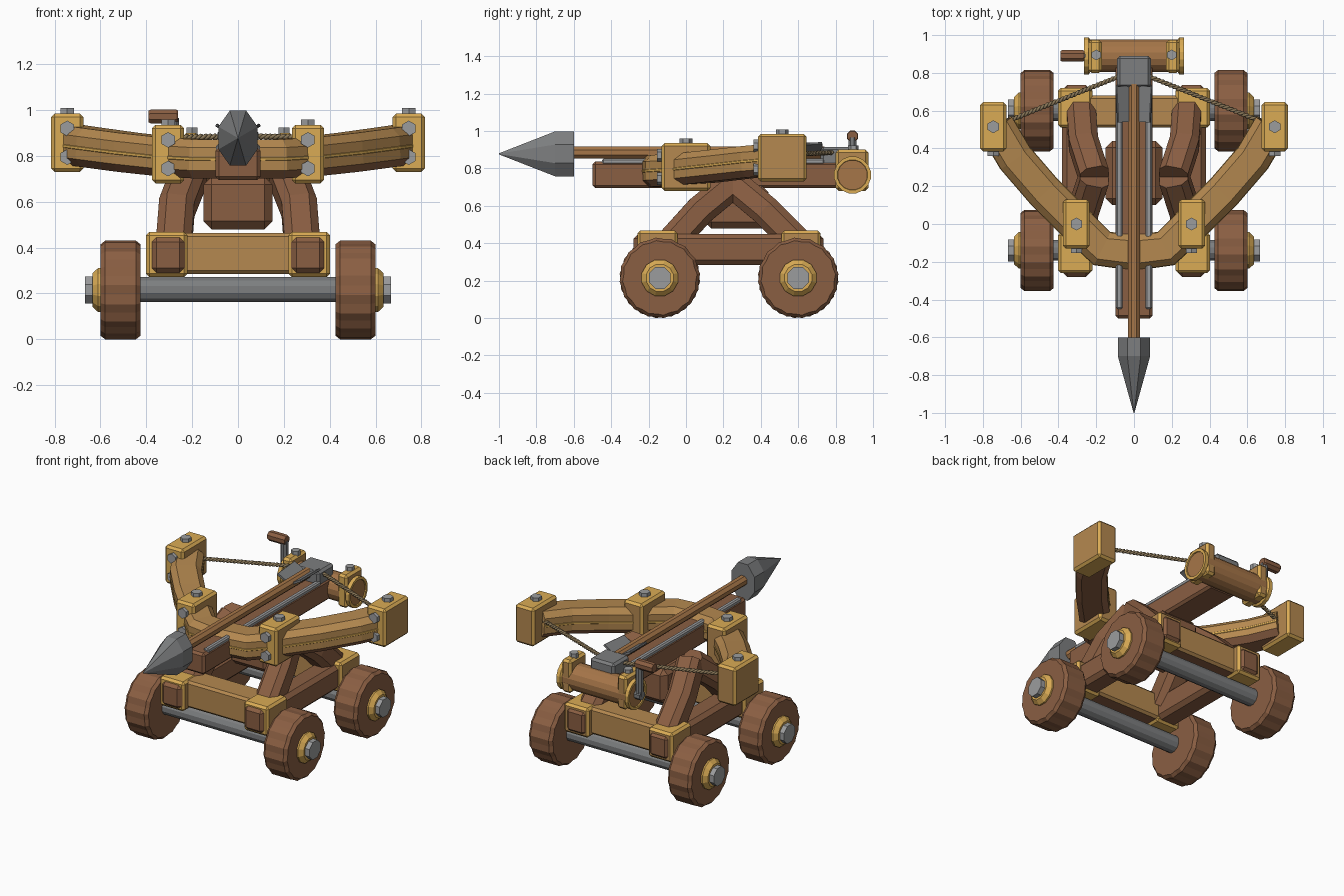
import bpy, bmesh, math
from mathutils import Vector

cube = bpy.data.objects.get("Cube")
if cube:
    bpy.data.objects.remove(cube)


def material(name, rgb):
    m = bpy.data.materials.new(name)
    m.use_nodes = True
    m.diffuse_color = (*rgb, 1)
    m.node_tree.nodes["Principled BSDF"].inputs["Base Color"].default_value = (*rgb, 1)
    return m


BROWN = material("brown wood", (0.255, 0.113, 0.055))
MID = material("orange wood", (0.38, 0.18, 0.065))
LIGHT = material("light wood", (0.46, 0.25, 0.08))
YELLOW = material("yellow bracket", (0.70, 0.41, 0.09))
STEEL = material("grey steel", (0.205, 0.21, 0.215))
BOLT = material("light steel", (0.33, 0.335, 0.34))
ROPE = material("rope", (0.26, 0.19, 0.10))


# Rules for faces that take a second colour
def sides_and_back(n):
    return abs(n.x) > 0.9 or n.y > 0.9


def underside(n):
    return n.z < -0.5


def finish(bm, name, mat, second=None, rule=None):
    bmesh.ops.recalc_face_normals(bm, faces=bm.faces)
    me = bpy.data.meshes.new(name)
    bm.to_mesh(me)
    bm.free()
    me.materials.append(mat)
    if second:
        me.materials.append(second)
        for f in me.polygons:
            f.material_index = int(rule(f.normal))
    ob = bpy.data.objects.new(name, me)
    bpy.context.collection.objects.link(ob)
    return ob


def box(name, mat, x, y, z, bevel=0.015, second=None, rule=None):
    """Bevelled box from (min, max) ranges."""
    bm = bmesh.new()
    bmesh.ops.create_cube(bm, size=1)
    for v in bm.verts:
        for i, (lo, hi) in enumerate((x, y, z)):
            v.co[i] = lo if v.co[i] < 0 else hi
    mod = finish(bm, name, mat, second, rule).modifiers.new("Bevel", "BEVEL")
    mod.width, mod.segments, mod.material = bevel, 1, 0


def lathe(name, mat, profile, centre, axis, sides=12, scale=(1, 1, 1), scallop=0):
    """Turn (distance, radius) points about an axis through centre."""
    bm = bmesh.new()
    rot = Vector((0, 0, 1)).rotation_difference(Vector(axis)).to_matrix()
    rings = []
    for d, r in profile:
        ring = []
        for i in range(sides):
            a = math.tau * (i + 0.5) / sides
            k = r - scallop * (i % 2)
            p = rot @ Vector((k * math.cos(a), k * math.sin(a), d))
            p = Vector(a * b for a, b in zip(p, scale))
            ring.append(bm.verts.new(p + Vector(centre)))
        rings.append(ring)
    skin(bm, rings)
    finish(bm, name, mat)


def skin(bm, rings):
    n = len(rings[0])
    for a, b in zip(rings, rings[1:]):
        for i in range(n):
            bm.faces.new((a[i], a[(i + 1) % n], b[(i + 1) % n], b[i]))
    bm.faces.new(rings[0])
    bm.faces.new(rings[-1])


def sweep(name, mat, path, width, height, chamfer=0.025, up=(0, 0, 1), second=None, rule=None):
    """Chamfered rectangular beam along a path."""
    bm = bmesh.new()
    pts = [Vector(p) for p in path]
    w, h, c = width / 2, height / 2, chamfer
    section = [(w, h - c), (w - c, h), (c - w, h), (-w, h - c),
               (-w, c - h), (c - w, -h), (w - c, -h), (w, c - h)]
    rings = []
    for i, p in enumerate(pts):
        t = (pts[min(i + 1, len(pts) - 1)] - pts[max(i - 1, 0)]).normalized()
        side = t.cross(Vector(up)).normalized()
        top = side.cross(t)
        rings.append([bm.verts.new(p + side * a + top * b) for a, b in section])
    skin(bm, rings)
    finish(bm, name, mat, second, rule)


def bolt(name, centre, axis, r=0.034):
    lathe(name, BOLT, [(-0.01, r), (0.024, r)], centre, axis, 6)


# Axles and front and rear cross beams
for end, y, beam_y in (("front", -0.14, -0.13), ("rear", 0.6, 0.595)):
    lathe(end + "_axle", STEEL, [(-0.64, 0.056), (0.64, 0.056)], (0, y, 0.217), (1, 0, 0))
    box(end + "_beam", LIGHT, (-0.3, 0.3), (beam_y - 0.085, beam_y + 0.085), (0.285, 0.463),
        second=BROWN, rule=underside)

for s, side in ((1, "left"), (-1, "right")):
    def xr(a, b):
        return tuple(sorted((s * a, s * b)))

    out = (s, 0, 0)
    # Wheels with hubs and axle nuts
    for end, y in (("front", -0.14), ("rear", 0.6)):
        label = f"{side}_{end}_"
        c = (0, y, 0.215)
        lathe(label + "wheel", BROWN, [(0.425, 0.2), (0.445, 0.216), (0.58, 0.216), (0.6, 0.2)],
              c, out, 32, scallop=0.007)
        lathe(label + "hub", YELLOW, [(0.59, 0.1), (0.61, 0.1), (0.635, 0.075)], c, out, 12)
        lathe(label + "axle_nut", BOLT, [(0.62, 0.063), (0.667, 0.063)], c, out, 8)

    # Chassis rail and corner brackets
    box(side + "_rail", BROWN, xr(0.23, 0.38), (-0.28, 0.735), (0.285, 0.45), 0.025)
    for end, lo, hi in (("front", -0.26, -0.045), ("rear", 0.51, 0.72)):
        box(f"{side}_{end}_corner_bracket", YELLOW, xr(0.22, 0.402), (lo, hi), (0.272, 0.468),
            second=LIGHT, rule=sides_and_back)

    # Leaning legs
    for end, y0, y1 in (("front", -0.075, 0.075), ("rear", 0.59, 0.425)):
        sweep(f"{side}_{end}_leg", BROWN,
              [(s * 0.28, y0, 0.41), (s * 0.267, y1, 0.575), (s * 0.21, 0.25, 0.72)],
              0.16, 0.155, 0.035, up=out)

    # Bow brackets with bolts
    for label, x, y, z in (("inner", 0.305, 0.0, 0.68), ("outer", 0.745, 0.515, 0.73)):
        box(f"{side}_{label}_bow_bracket", YELLOW, xr(x - 0.07, x + 0.07),
            (y - 0.13, y + 0.13), (z, z + 0.255), second=LIGHT, rule=sides_and_back)
        bolt(side + "_top_bolt", (s * x, y, z + 0.255), (0, 0, 1))
        for dz in (0.065, 0.19):
            bolt(side + "_face_bolt", (s * x, y - 0.13, z + dz), (0, -1, 0))

    # Bowstring of two twisted strands
    a, b = Vector((s * 0.68, 0.54, 0.875)), Vector((s * 0.07, 0.785, 0.885))
    d = (b - a).normalized()
    u = d.cross(Vector((0, 0, 1))).normalized()
    v = u.cross(d)
    for k in range(2):
        cu = bpy.data.curves.new(side + "_bowstring", "CURVE")
        cu.dimensions, cu.bevel_depth, cu.bevel_resolution = "3D", 0.008, 1
        sp = cu.splines.new("POLY")
        n = 120
        sp.points.add(n)
        for i, p in enumerate(sp.points):
            t = math.pi * k + i * math.tau / 8
            q = a.lerp(b, i / n) + 0.006 * (u * math.cos(t) + v * math.sin(t))
            p.co = (*q, 1)
        cu.materials.append(ROPE)
        bpy.context.collection.objects.link(bpy.data.objects.new(side + "_bowstring", cu))

    # Guide rails on the stock
    box(side + "_guide_rail", BOLT, xr(0.06, 0.095), (-0.45, 0.74), (0.82, 0.852), 0.008)

    # Winch bearing with end collar
    box(side + "_winch_bearing", YELLOW, xr(0.17, 0.24), (0.8, 0.975), (0.68, 0.9),
        second=LIGHT, rule=sides_and_back)
    bolt(side + "_winch_bolt", (s * 0.2, 0.895, 0.9), (0, 0, 1), 0.028)
    lathe(side + "_winch_collar", YELLOW, [(0.23, 0.085), (0.24, 0.1), (0.265, 0.1), (0.265, 0.082),
          (0.25, 0.078)], (0, 0.89, 0.765), out, 16)

    # Arrow fletching
    sweep(side + "_arrow_fin", STEEL, [(s * 0.05, 0.54, 0.908), (s * 0.06, 0.73, 0.915)],
          0.085, 0.014, 0.003, up=(-s * 0.5, 0, 0.86))

# Bow beam with middle seam
half = [(0.17, -0.13, 0.787), (0.31, 0.005, 0.797), (0.475, 0.17, 0.815),
        (0.63, 0.35, 0.836), (0.73, 0.52, 0.85)]
path = [(-x, y, z) for x, y, z in reversed(half)] + [(0, -0.15, 0.785)] + half
sweep("bow", LIGHT, path, 0.19, 0.17, 0.035, second=BROWN, rule=underside)
sweep("bow_seam", YELLOW, path, 0.196, 0.014, 0.002)

# Stock, pedestal and trigger block
box("stock", BROWN, (-0.098, 0.098), (-0.5, 0.84), (0.695, 0.837), 0.015)
box("pedestal", BROWN, (-0.15, 0.15), (0.1, 0.44), (0.48, 0.71), 0.035)
box("trigger_block", STEEL, (-0.09, 0.09), (0.72, 0.89), (0.8, 0.915), 0.015)

# Arrow
lathe("arrow_shaft", MID, [(-0.62, 0.034), (0.74, 0.034)], (0, 0, 0.885), (0, 1, 0), 8)
lathe("arrow_head", STEEL, [(-1, 0.003), (-0.7, 0.125), (-0.6, 0.125)], (0, 0, 0.878),
      (0, 1, 0), 8, (0.74, 1, 1.04))

# Winch drum and crank
lathe("winch_drum", MID, [(-0.258, 0.08), (-0.235, 0.08), (-0.235, 0.088), (0.235, 0.088),
      (0.235, 0.08), (0.258, 0.08)], (0, 0.89, 0.765), (1, 0, 0), 16)
lathe("crank_hub", STEEL, [(0.25, 0.03), (0.3, 0.03)], (0, 0.89, 0.765), (-1, 0, 0), 8)
lathe("crank_arm", STEEL, [(0, 0.024), (0.2, 0.024)], (-0.28, 0.89, 0.765), (0, 0, 1), 8)
lathe("crank_handle", BROWN, [(0.262, 0.028), (0.27, 0.033), (0.38, 0.033), (0.39, 0.028)],
      (0, 0.89, 0.972), (-1, 0, 0), 8)
